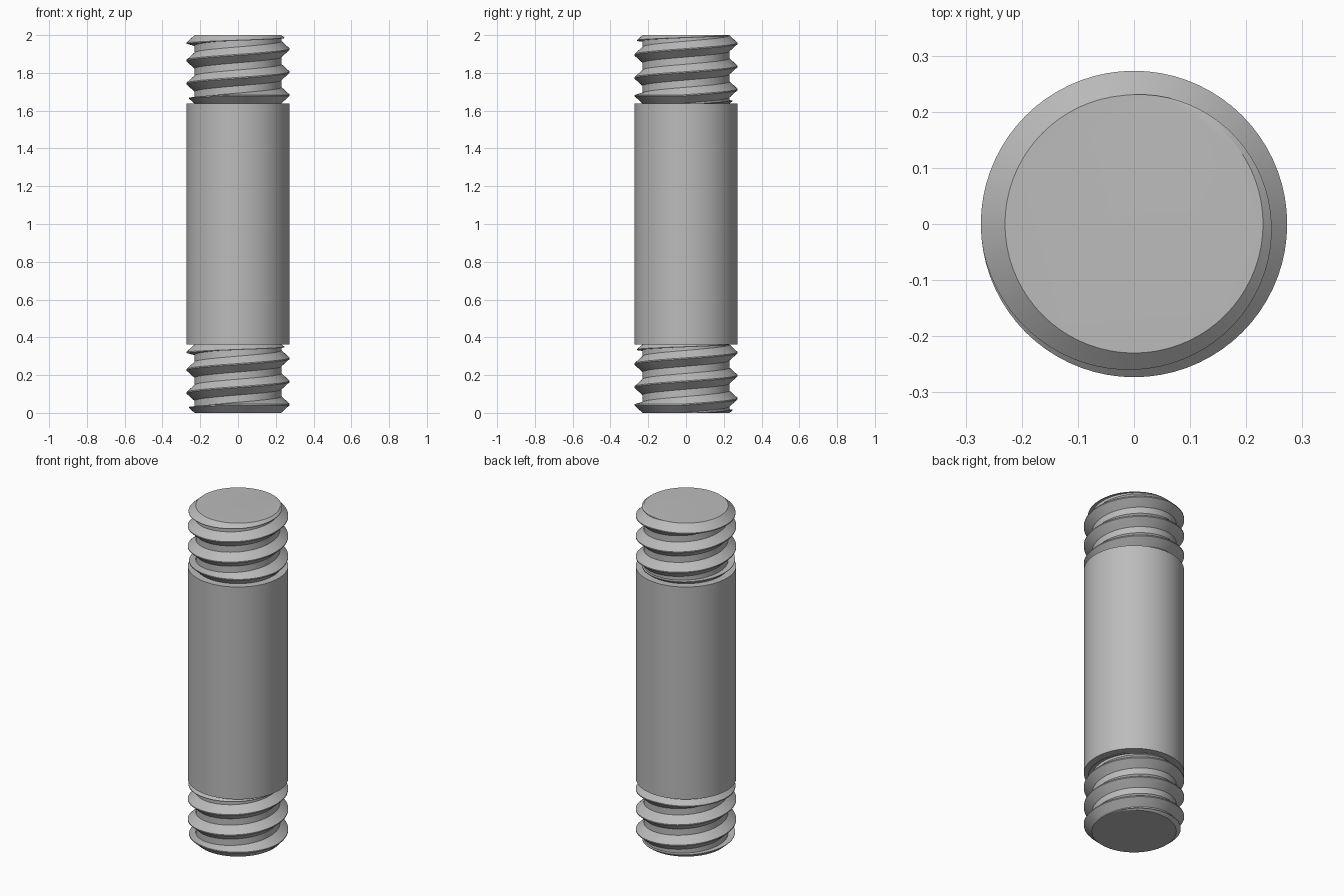
import bpy, bmesh, math

cube = bpy.data.objects.get("Cube")
if cube:
    bpy.data.objects.remove(cube, do_unlink=True)

SIDES = 72
CORE, CREST = 0.23, 0.273
PITCH, FLANK, FLAT = 0.122, 0.042, 0.003
END = 0.363            # length of each threaded end
PHASE = 0.045          # height of the first crest at +x

steel = bpy.data.materials.new("steel_grey")
steel.use_nodes = True
grey = (0.5, 0.5, 0.5, 1)
steel.diffuse_color = grey
steel.node_tree.nodes["Principled BSDF"].inputs["Base Color"].default_value = grey


def finish(bm, name, z):
    mesh = bpy.data.meshes.new(name)
    bmesh.ops.recalc_face_normals(bm, faces=bm.faces[:])
    bm.to_mesh(mesh)
    bm.free()
    mesh.materials.append(steel)
    obj = bpy.data.objects.new(name, mesh)
    obj.location.z = z
    bpy.context.collection.objects.link(obj)
    bpy.ops.object.select_all(action="DESELECT")
    obj.select_set(True)
    bpy.context.view_layer.objects.active = obj
    bpy.ops.object.shade_smooth_by_angle(angle=math.radians(30))


def crest_ring(zc):
    """Radius and height of a crest, running out into the core at both ends."""
    past = max(zc - (END - 0.01), 0.01 - zc, 0)
    r = CREST + (CORE - CREST) * min(past / 0.09, 1)
    gap = r - CORE
    return r, min(max(zc, gap), END - gap)


def column(angle):
    """Thread outline at one angle, from the bottom rim to the top rim."""
    pts = []
    for turn in range(-3, 7):
        zc = PHASE + PITCH * (turn + angle / math.tau)
        r, z = crest_ring(zc)
        low = max(min(zc - FLANK, z), 0)
        high = min(max(zc + FLANK, z), END)
        pts += [(CORE, low), (r, max(z - FLAT, low)),
                (r, min(z + FLAT, high)), (CORE, high)]
    return pts


def threaded_end(name, z):
    bm = bmesh.new()
    cols = []
    for i in range(SIDES + 1):
        a = math.tau * i / SIDES
        cols.append([bm.verts.new((r * math.cos(a), r * math.sin(a), h))
                     for r, h in column(a)])
    # the last column meets the first one turn higher
    for left, right in zip(cols, cols[1:]):
        for k in range(len(left) - 1):
            bm.faces.new((left[k], right[k], right[k + 1], left[k + 1]))
    bmesh.ops.remove_doubles(bm, verts=bm.verts[:], dist=0.0002)
    bmesh.ops.dissolve_degenerate(bm, edges=bm.edges[:], dist=0.0001)
    # flat end caps
    for h in (0, END):
        ring = [bm.verts.new((CORE * math.cos(math.tau * i / SIDES),
                              CORE * math.sin(math.tau * i / SIDES), h))
                for i in range(SIDES)]
        bm.faces.new(ring if h else ring[::-1])
    bmesh.ops.remove_doubles(bm, verts=bm.verts[:], dist=0.0002)
    finish(bm, name, z)


# threaded ends
threaded_end("lower_thread", 0)
threaded_end("upper_thread", 2 - END)

# plain shank between them
shank = bmesh.new()
bmesh.ops.create_cone(shank, cap_ends=True, segments=SIDES,
                      radius1=CREST, radius2=CREST, depth=2 - 2 * END)
finish(shank, "plain_shank", 1)
